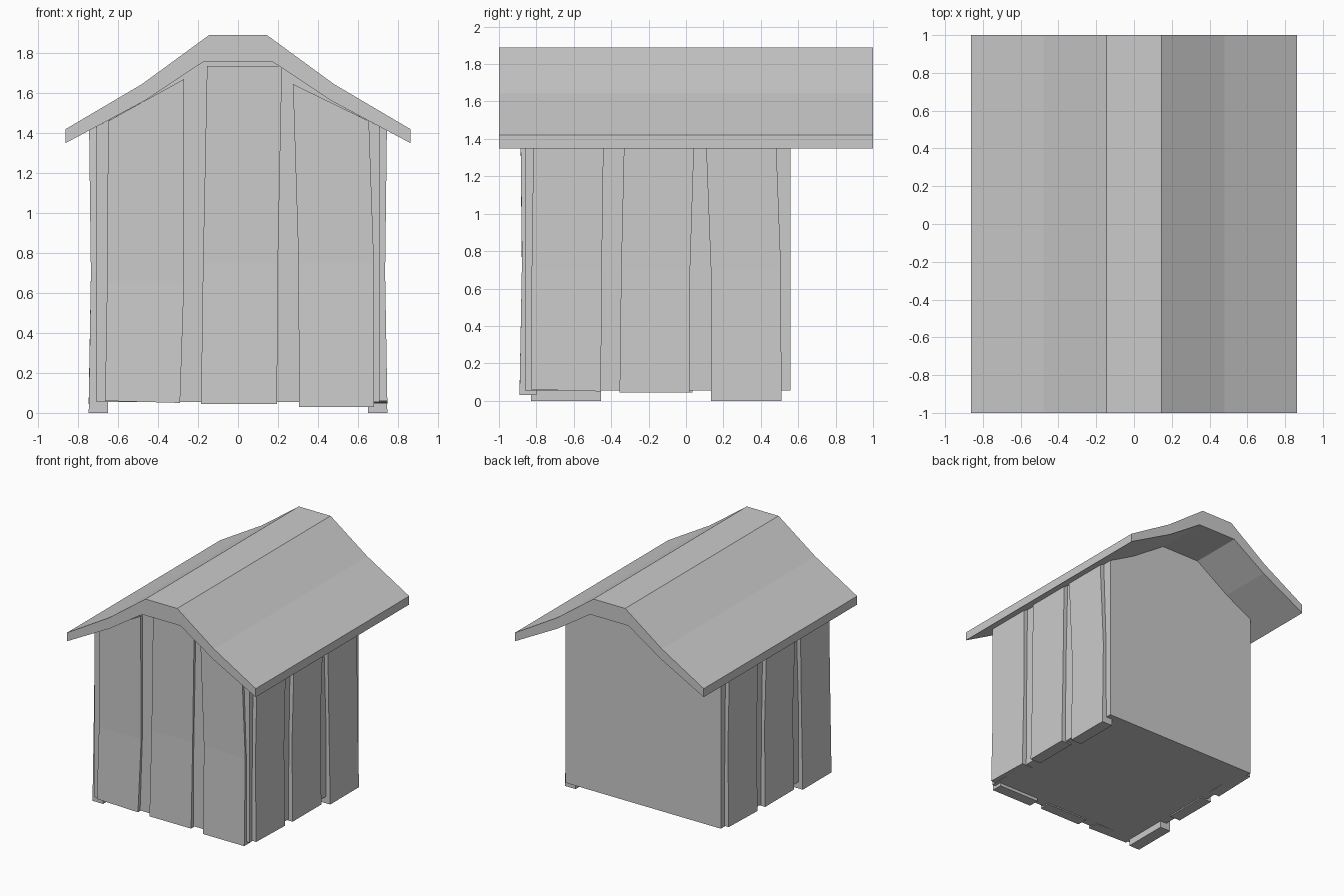
import bpy, bmesh

if "Cube" in bpy.data.objects:
    bpy.data.objects.remove(bpy.data.objects["Cube"])


def make_object(name, verts, faces):
    bm = bmesh.new()
    vs = [bm.verts.new(v) for v in verts]
    for f in faces:
        bm.faces.new([vs[i] for i in f])
    bmesh.ops.recalc_face_normals(bm, faces=bm.faces)
    mesh = bpy.data.meshes.new(name)
    bm.to_mesh(mesh)
    bm.free()
    obj = bpy.data.objects.new(name, mesh)
    bpy.context.collection.objects.link(obj)
    return obj


def extrude_profile(name, profile, y0, y1):
    """Closed (x, z) profile extruded along y."""
    n = len(profile)
    verts = [(x, y, z) for y in (y0, y1) for x, z in profile]
    faces = [tuple(range(n)), tuple(range(n, 2 * n))]
    faces += [(i, (i + 1) % n, n + (i + 1) % n, n + i) for i in range(n)]
    return make_object(name, verts, faces)


def plank(name, rows, inner, place):
    """Warped board; each row is left u, right u, left z, right z, outer depth."""
    verts = []
    for l, r, zl, zr, d in rows:
        verts += [place(l, d, zl), place(r, d, zr),
                  place(r, inner, zr), place(l, inner, zl)]
    faces = [(0, 1, 2, 3)]
    for k in range(len(rows) - 1):
        a = 4 * k
        faces += [(a + i, a + (i + 1) % 4, a + 4 + (i + 1) % 4, a + 4 + i)
                  for i in range(4)]
    t = 4 * (len(rows) - 1)
    faces.append((t, t + 1, t + 2, t + 3))
    return make_object(name, verts, faces)


def mirrored(half):
    return half + [(-x, z) for x, z in reversed(half)]


# Bent gable roof
top = mirrored([(-0.862, 1.42), (-0.48, 1.645), (-0.145, 1.89)])
under = mirrored([(-0.862, 1.35), (-0.47, 1.56), (-0.175, 1.755)])
extrude_profile("roof", top + under[::-1], -1.0, 1.0)

# Plain body filling the space under the roof
gable = mirrored([(-0.708, 0.055), (-0.708, 1.432), (-0.47, 1.56), (-0.175, 1.755)])
extrude_profile("body", gable, -0.862, 0.558)

# Front boards
front_boards = [
    [(-0.665, -0.29, 0.06, 0.05, 0.89), (-0.655, -0.27, 0.65, 0.65, 0.877),
     (-0.65, -0.27, 1.46, 1.67, 0.885)],
    [(-0.185, 0.195, 0.045, 0.045, 0.89), (-0.175, 0.2, 0.75, 0.75, 0.877),
     (-0.155, 0.22, 1.735, 1.735, 0.885)],
    [(0.305, 0.68, 0.03, 0.03, 0.89), (0.303, 0.68, 0.75, 0.75, 0.877),
     (0.275, 0.655, 1.645, 1.46, 0.885)],
]
for i, rows in enumerate(front_boards):
    plank(f"front_board_{i + 1}", rows, 0.80, lambda u, d, z: (u, -d, z))

# Side boards; the left wall is the right wall turned half way round
side_boards = [
    [(-0.83, -0.455, 0.06, 0.05, 0.747), (-0.825, -0.45, 0.7, 0.7, 0.736),
     (-0.815, -0.44, 1.43, 1.43, 0.745)],
    [(-0.355, 0.02, 0.045, 0.045, 0.747), (-0.347, 0.022, 0.7, 0.7, 0.736),
     (-0.33, 0.045, 1.43, 1.43, 0.745)],
    [(0.135, 0.51, 0.0, 0.0, 0.747), (0.133, 0.508, 0.7, 0.7, 0.736),
     (0.105, 0.48, 1.43, 1.43, 0.745)],
]
for i, rows in enumerate(side_boards):
    plank(f"right_board_{i + 1}", rows, 0.65, lambda u, d, z: (d, u, z))
    plank(f"left_board_{i + 1}", rows, 0.65, lambda u, d, z: (-d, -0.32 - u, z))
